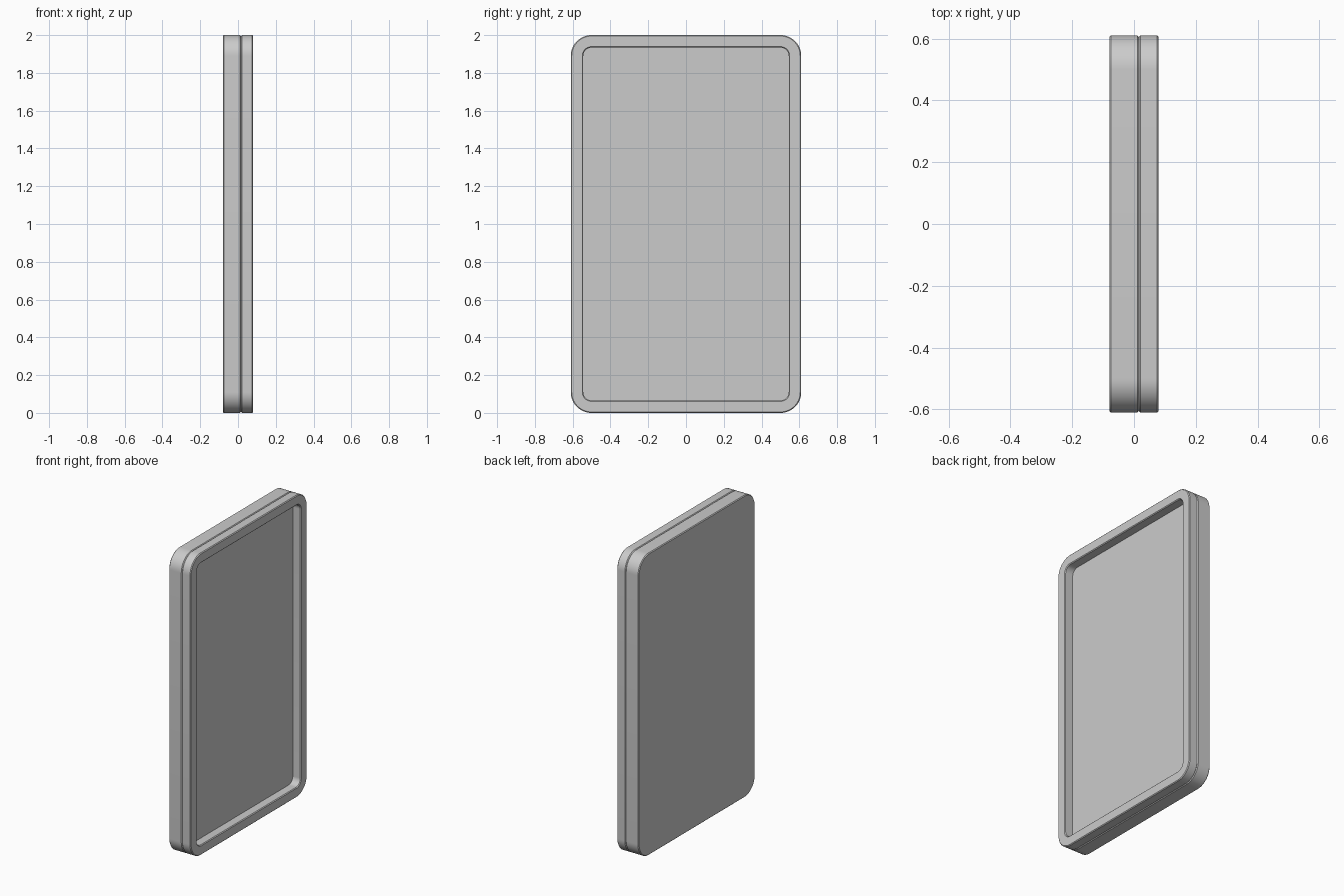
import bpy, bmesh, math

old = bpy.data.objects.get("Cube")
if old:
    bpy.data.objects.remove(old, do_unlink=True)

HALF_W, HALF_H, RADIUS = 0.61, 1.0, 0.11
BACK, SEAM, FRONT = -0.08, 0.016, 0.08
EDGE = 0.005      # small edge bevel
RIM = 0.066       # width of the raised border
FLOOR = 0.021     # depth position of the recessed panel
STEPS = 14        # segments per rounded corner

grey = bpy.data.materials.new("light_grey")
grey.use_nodes = True
colour = (0.6, 0.6, 0.6, 1)
grey.diffuse_color = colour
grey.node_tree.nodes["Principled BSDF"].inputs["Base Color"].default_value = colour


def outline(inset, x):
    """Rounded rectangle in the YZ plane, shrunk evenly by inset."""
    r = RADIUS - inset
    cy, cz = HALF_W - RADIUS, HALF_H - RADIUS
    points = []
    for corner, (sy, sz) in enumerate([(1, 1), (-1, 1), (-1, -1), (1, -1)]):
        for i in range(STEPS + 1):
            a = math.pi / 2 * (corner + i / STEPS)
            points.append((x, sy * cy + r * math.cos(a),
                           HALF_H + sz * cz + r * math.sin(a)))
    return points


def loft(name, sections):
    """Skin a closed solid through (inset, x) sections."""
    bm = bmesh.new()
    rings = [[bm.verts.new(p) for p in outline(*s)] for s in sections]
    n = len(rings[0])
    for a, b in zip(rings, rings[1:]):
        for i in range(n):
            j = (i + 1) % n
            bm.faces.new((a[i], a[j], b[j], b[i]))
    bm.faces.new(rings[0][::-1])
    bm.faces.new(rings[-1])
    bmesh.ops.recalc_face_normals(bm, faces=bm.faces)
    mesh = bpy.data.meshes.new(name)
    bm.to_mesh(mesh)
    bm.free()
    mesh.materials.append(grey)
    obj = bpy.data.objects.new(name, mesh)
    bpy.context.collection.objects.link(obj)
    bpy.ops.object.select_all(action='DESELECT')
    obj.select_set(True)
    bpy.context.view_layer.objects.active = obj
    bpy.ops.object.shade_smooth_by_angle(angle=math.radians(30))
    return obj


# Plain slab behind the seam
loft("back_shell", [(EDGE, BACK), (0, BACK + EDGE),
                    (0, SEAM - EDGE), (EDGE, SEAM)])

# Front slab with a raised rim around a recessed panel
loft("front_frame", [(EDGE, SEAM), (0, SEAM + EDGE),
                     (0, FRONT - EDGE), (EDGE, FRONT),
                     (RIM - EDGE, FRONT), (RIM, FRONT - EDGE),
                     (RIM, FLOOR)])
